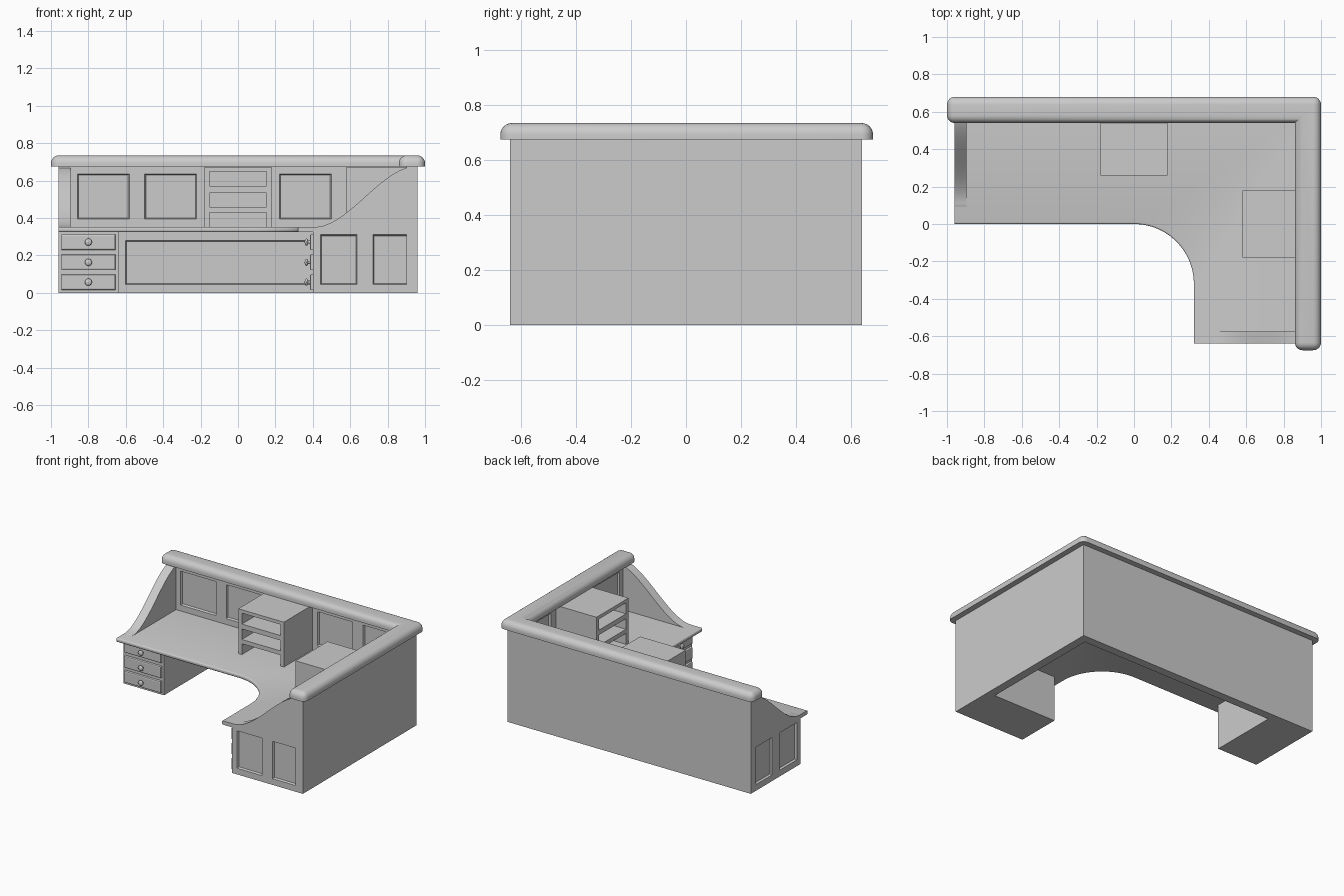
import bpy, bmesh
from math import sin, cos, pi
from mathutils import Matrix

if "Cube" in bpy.data.objects:
    bpy.data.objects.remove(bpy.data.objects["Cube"])

# SWAP turns a part of the right end (facing -y / -x) into its twin on the left end
SWAP = Matrix(((0, 1, 0, -0.32), (1, 0, 0, -0.32), (0, 0, 1, 0), (0, 0, 0, 1)))
# TURN turns a part facing -y into one facing -x at the right wall
TURN = Matrix(((0, 1, 0, 0.32), (1, 0, 0, 0), (0, 0, 1, 0), (0, 0, 0, 1)))
ENDS = (("right", Matrix()), ("left", SWAP))


def finish(name, bm, matrix=Matrix(), smooth=False):
    bmesh.ops.transform(bm, matrix=matrix, verts=bm.verts)
    bmesh.ops.recalc_face_normals(bm, faces=bm.faces)
    me = bpy.data.meshes.new(name)
    bm.to_mesh(me)
    bm.free()
    ob = bpy.data.objects.new(name, me)
    bpy.context.collection.objects.link(ob)
    if smooth:
        bpy.ops.object.select_all(action='DESELECT')
        bpy.context.view_layer.objects.active = ob
        ob.select_set(True)
        bpy.ops.object.shade_smooth_by_angle(angle=0.6)
    return ob


def box(bm, x0, x1, y0, y1, z0, z1, inset=0.0):
    """Box; its far (+y) face may be inset to give a tapered recess cutter."""
    vs = bmesh.ops.create_cube(bm, size=1)["verts"]
    for v in vs:
        i = inset if v.co.y > 0 else 0
        v.co = (x0 + i if v.co.x < 0 else x1 - i,
                y0 if v.co.y < 0 else y1,
                z0 + i if v.co.z < 0 else z1 - i)
    return vs


def prism(points, vec):
    bm = bmesh.new()
    f = bm.faces.new([bm.verts.new(p) for p in points])
    r = bmesh.ops.extrude_face_region(bm, geom=[f])
    bmesh.ops.translate(bm, vec=vec, verts=[e for e in r["geom"] if isinstance(e, bmesh.types.BMVert)])
    bmesh.ops.recalc_face_normals(bm, faces=bm.faces)
    return bm


def recesses(spans, plane, z0, z1, bm=None, matrix=Matrix()):
    bm = bm or bmesh.new()
    for a, b in spans:
        vs = box(bm, a, b, plane - 0.01, plane + 0.014, z0, z1, 0.01)
        bmesh.ops.transform(bm, matrix=matrix, verts=vs)
    return bm


def cut(ob, bm):
    cutter = finish("cutter", bm)
    cutter.hide_render = True
    mod = ob.modifiers.new("recess", 'BOOLEAN')
    mod.operation, mod.solver, mod.object = 'DIFFERENCE', 'EXACT', cutter
    bpy.context.view_layer.objects.active = ob
    bpy.ops.object.modifier_apply(modifier=mod.name)
    bpy.data.objects.remove(cutter)


# L-shaped outer wall with framed panels on its inner faces
wall = finish("outer_wall", prism(
    [(-0.96, 0.64, 0), (0.96, 0.64, 0), (0.96, -0.64, 0),
     (0.90, -0.64, 0), (0.90, 0.58, 0), (-0.96, 0.58, 0)], (0, 0, 0.68)))
c = recesses([(k * 0.36 - 0.143, k * 0.36 + 0.143) for k in range(-2, 3)], 0.58, 0.39, 0.64)
recesses([(-0.605, 0.86)], 0.58, 0.04, 0.285, c)
recesses([(k * 0.387 - 0.155, k * 0.387 + 0.155) for k in (-1, 0, 1)], 0.58, 0.39, 0.64, c, TURN)
recesses([(-0.285, 0.54)], 0.58, 0.04, 0.285, c, TURN)
cut(wall, c)

# Rounded cap rail
bm = prism([(-1, 0.68, 0.675), (1, 0.68, 0.675), (1, -0.675, 0.675),
            (0.86, -0.675, 0.675), (0.86, 0.54, 0.675), (-1, 0.54, 0.675)], (0, 0, 0.06))
edges = []
for e in bm.edges:
    a, b = (v.co for v in e.verts)
    upright = abs(a.z - b.z) > 0.01
    inner = abs(a.x - 0.86) < 0.01 and abs(a.y - 0.54) < 0.01
    if (upright and not inner) or min(a.z, b.z) > 0.7:
        edges.append(e)
bmesh.ops.bevel(bm, geom=edges, offset=0.042, segments=6, profile=0.5, affect='EDGES')
finish("cap_rail", bm, smooth=True)

# Worktop with the quarter-round cut-out
arc = [(0.32 * sin(i * pi / 48), -0.32 + 0.32 * cos(i * pi / 48), 0.325) for i in range(25)]
bm = prism([(-0.96, 0, 0.325)] + arc + [(0.32, -0.64, 0.325), (0.93, -0.64, 0.325),
           (0.93, 0.61, 0.325), (-0.96, 0.61, 0.325)], (0, 0, 0.027))


def on_front(v):
    x, y = v.co.x, v.co.y
    return x < 0.321 and y < 0.001


edges = [e for e in bm.edges if all(on_front(v) for v in e.verts)
         and abs(e.verts[0].co.z - e.verts[1].co.z) < 0.001]
bmesh.ops.bevel(bm, geom=edges, offset=0.009, segments=3, profile=0.5, affect='EDGES')
finish("worktop", bm, smooth=True)

for side, m in ENDS:
    # Panelled end board with its S-curved upper edge
    pts = [(0.40, -0.64, 0), (0.96, -0.64, 0), (0.96, -0.64, 0.68)]
    for i in range(24, -1, -1):
        t = i / 24
        pts.append((0.41 + 0.54 * t, -0.64, 0.352 + 0.324 * t * t * (3 - 2 * t)))
    pts.append((0.40, -0.64, 0.345))
    end = finish(side + "_end_board", prism(pts, (0, 0.065, 0)), m, smooth=True)
    cut(end, recesses([(0.437, 0.64), (0.717, 0.92)], -0.64, 0.04, 0.315, None, m))

    # Drawer pedestal
    bm = bmesh.new()
    box(bm, 0.40, 0.93, -0.60, -0.32, 0, 0.326)
    finish(side + "_pedestal", bm, m)

    for n, z in enumerate((0.057, 0.163, 0.271)):
        # Drawer front
        bm = bmesh.new()
        box(bm, 0.384, 0.41, -0.625, -0.335, z - 0.042, z + 0.042)
        bmesh.ops.bevel(bm, geom=[e for e in bm.edges if all(v.co.x < 0.39 for v in e.verts)],
                        offset=0.008, segments=2, profile=0.5, affect='EDGES')
        finish(f"{side}_drawer_{n}", bm, m)
        # Knob: neck and flattened head
        bm = bmesh.new()
        bmesh.ops.create_cone(bm, cap_ends=True, segments=16, radius1=0.008, radius2=0.008, depth=0.03,
                              matrix=Matrix.Translation((0.375, -0.48, z)) @ Matrix.Rotation(pi / 2, 4, 'Y'))
        bmesh.ops.create_uvsphere(bm, u_segments=20, v_segments=12, radius=0.019,
                                  matrix=Matrix.Translation((0.366, -0.48, z)) @ Matrix.Diagonal((0.5, 1, 1, 1)))
        finish(f"{side}_knob_{n}", bm, m, smooth=True)

# Two open pigeonhole units standing on the worktop
for name, m in (("back_organizer", Matrix()), ("side_organizer", TURN)):
    bm = bmesh.new()
    for x in (-0.18, 0.152):
        box(bm, x, x + 0.028, 0.26, 0.585, 0.345, 0.672)
    for z0, z1 in ((0.43, 0.46), (0.535, 0.57), (0.648, 0.672)):
        box(bm, -0.153, 0.153, 0.26, 0.585, z0, z1)
    box(bm, -0.153, 0.153, 0.56, 0.585, 0.345, 0.67)
    finish(name, bm, m)
